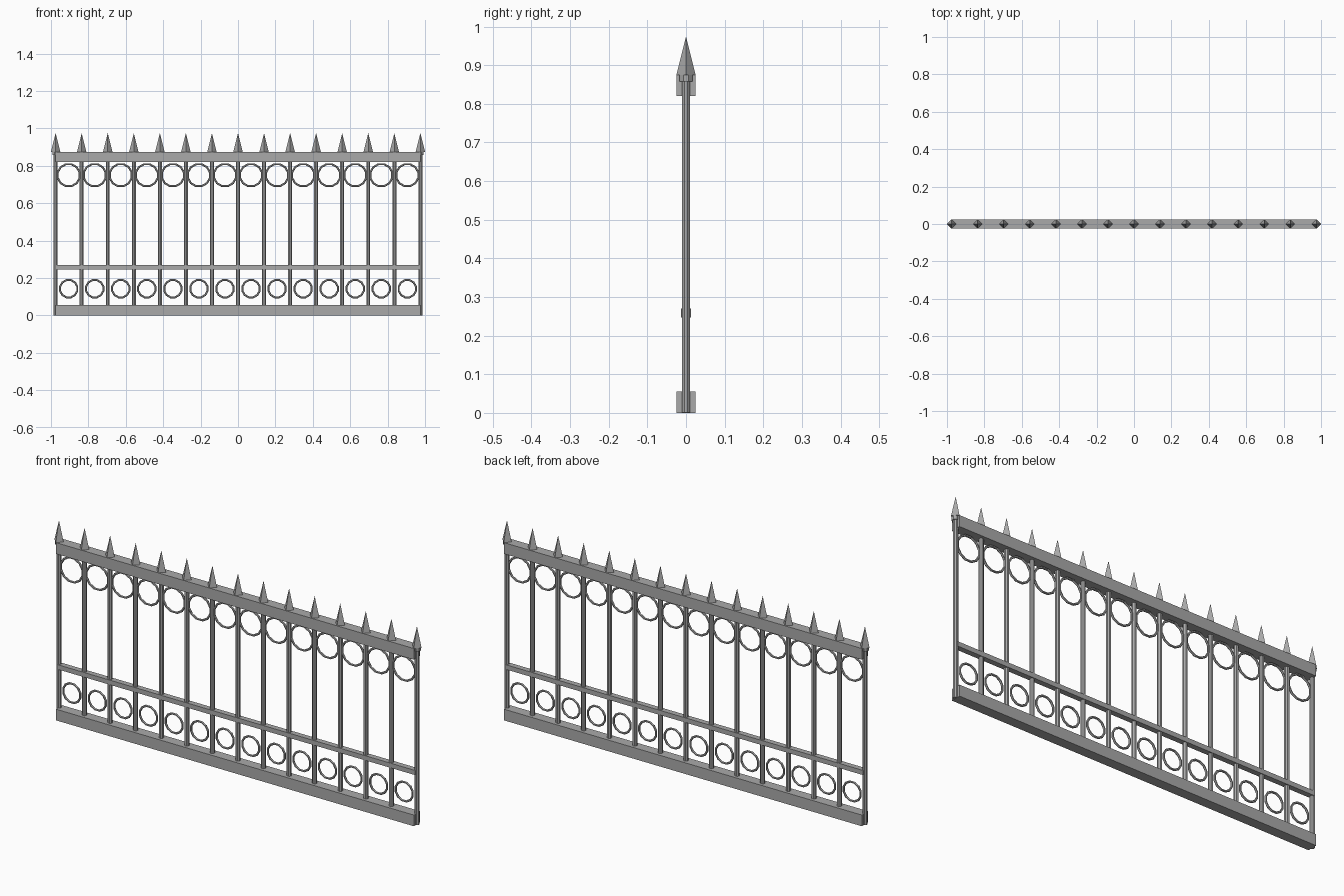
import bpy, math

if "Cube" in bpy.data.objects:
    bpy.data.objects.remove(bpy.data.objects["Cube"])

iron = bpy.data.materials.new("grey iron")
iron.diffuse_color = (0.4, 0.4, 0.4, 1)
iron.use_nodes = True
iron.node_tree.nodes["Principled BSDF"].inputs["Base Color"].default_value = iron.diffuse_color

COUNT = 15
HALF = 0.975
STEP = 2 * HALF / (COUNT - 1)


def finish(name):
    ob = bpy.context.object
    ob.name = name
    ob.data.materials.append(iron)
    return ob


def rail(name, z0, z1, depth):
    bpy.ops.mesh.primitive_cube_add(size=1, location=(0, 0, (z0 + z1) / 2))
    ob = finish(name)
    ob.scale = (2 * HALF, depth, z1 - z0)


def cone(name, x, z0, z1, r0, r1, sides, turn=0):
    bpy.ops.mesh.primitive_cone_add(vertices=sides, radius1=r0, radius2=r1, depth=z1 - z0,
                                    location=(x, 0, (z0 + z1) / 2), rotation=(0, 0, turn))
    finish(name)


def ring(name, x, z, outer, tube):
    # Flat side of the ring faces up
    bpy.ops.mesh.primitive_torus_add(major_segments=12, minor_segments=6,
                                     major_radius=outer - tube, minor_radius=tube,
                                     location=(x, 0, z),
                                     rotation=(math.pi / 2, math.pi / 12, 0))
    finish(name)


# Horizontal rails
rail("bottom_rail", 0.0, 0.055, 0.05)
rail("middle_rail", 0.247, 0.27, 0.027)
rail("top_rail", 0.82, 0.875, 0.05)

# Upright bars with collars and spear points
for i in range(COUNT):
    x = -HALF + i * STEP
    cone("bar", x, 0.001, 0.86, 0.0115, 0.0115, 8, math.pi / 8)
    cone("collar", x, 0.858, 0.876, 0.018, 0.018, 8, math.pi / 8)
    cone("spear_point", x, 0.875, 0.975, 0.025, 0.0, 4)

# Rings between the bars
for i in range(COUNT - 1):
    x = -HALF + (i + 0.5) * STEP
    ring("upper_ring", x, 0.75, 0.066, 0.0055)
    ring("lower_ring", x, 0.143, 0.053, 0.0055)
